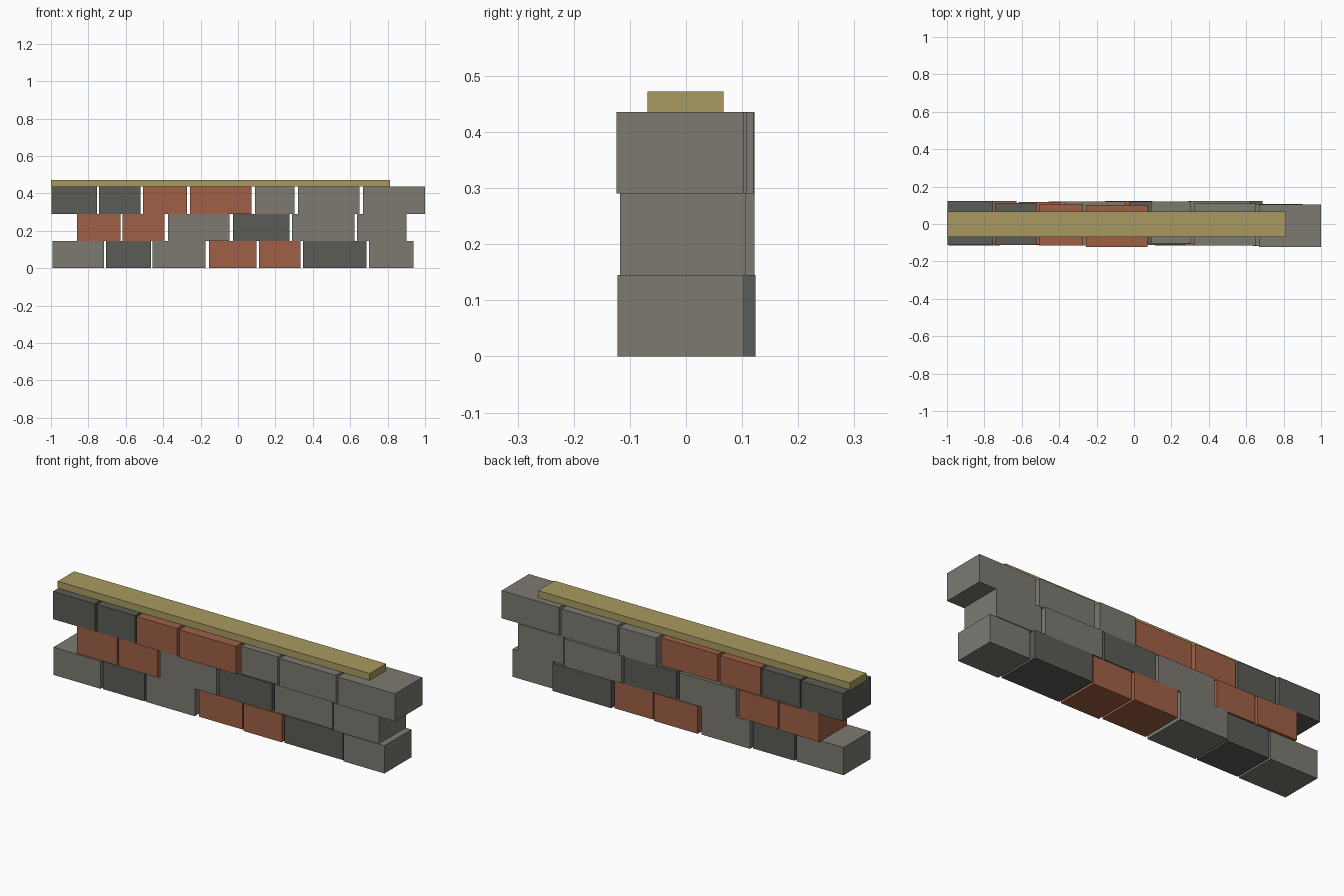
import bpy

def material(name, rgb):
    m = bpy.data.materials.new(name)
    m.diffuse_color = (*rgb, 1)
    return m

MATS = {
    "G": material("light_stone", (0.202, 0.193, 0.167)),
    "D": material("dark_stone", (0.105, 0.104, 0.092)),
    "R": material("red_brick", (0.35, 0.118, 0.061)),
    "W": material("wood", (0.394, 0.323, 0.119)),
}

def block(name, x0, x1, y0, y1, z0, z1, mat):
    bpy.ops.mesh.primitive_cube_add(
        size=1, location=((x0 + x1) / 2, (y0 + y1) / 2, (z0 + z1) / 2))
    ob = bpy.context.object
    ob.name = name
    ob.scale = (x1 - x0, y1 - y0, z1 - z0)
    bpy.ops.object.transform_apply(location=False, rotation=False, scale=True)
    ob.data.materials.append(MATS[mat])

# Courses from bottom to top: x start, x end, front y, back y, colour
COURSES = [
    [(-0.992, -0.717, -0.116, 0.108, "G"), (-0.706, -0.466, -0.112, 0.108, "D"),
     (-0.456, -0.173, -0.112, 0.12, "G"), (-0.155, 0.1, -0.104, 0.124, "R"),
     (0.112, 0.335, -0.115, 0.115, "R"), (0.348, 0.688, -0.112, 0.124, "D"),
     (0.70, 0.937, -0.122, 0.103, "G")],
    [(-0.86, -0.627, -0.108, 0.122, "R"), (-0.617, -0.392, -0.11, 0.118, "R"),
     (-0.374, -0.045, -0.114, 0.12, "G"), (-0.028, 0.276, -0.112, 0.12, "D"),
     (0.289, 0.624, -0.108, 0.122, "G"), (0.637, 0.902, -0.118, 0.107, "G")],
    [(-0.997, -0.753, -0.113, 0.122, "D"), (-0.742, -0.52, -0.112, 0.112, "D"),
     (-0.508, -0.274, -0.116, 0.108, "R"), (-0.256, 0.073, -0.122, 0.102, "R"),
     (0.091, 0.303, -0.104, 0.12, "G"), (0.321, 0.65, -0.114, 0.109, "G"),
     (0.667, 1.0, -0.124, 0.103, "G")],
]
H = 0.1453
for r, course in enumerate(COURSES):
    for i, (x0, x1, y0, y1, c) in enumerate(course):
        block(f"stone_course{r + 1}_{i + 1}", x0, x1, y0, y1, r * H, (r + 1) * H, c)

# Wooden plank lying along the top
block("top_plank", -1.0, 0.814, -0.069, 0.067, 3 * H, 0.472, "W")
